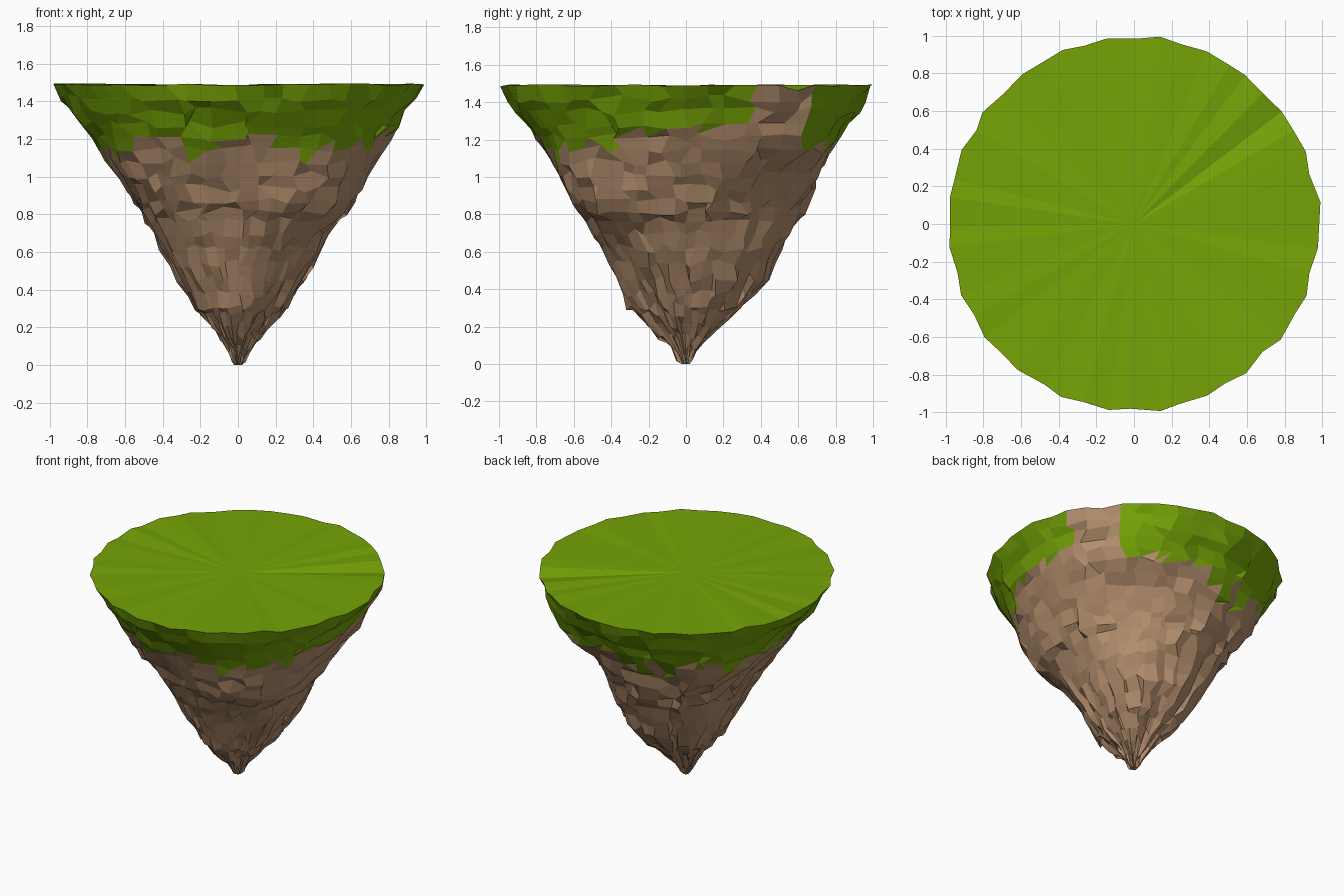
import bpy, bmesh, math, random
from mathutils import Vector, noise

if "Cube" in bpy.data.objects:
    bpy.data.objects.remove(bpy.data.objects["Cube"])

random.seed(11)
SEG, TOP = 48, 1.49

# Radius at each height, for eight compass directions starting at +x
HEIGHTS = [0, .1, .2, .3, .45, .6, .75, .85, 1.0, 1.15, 1.3, 1.48]
PROFILES = [
    [.02, .07, .15, .24, .33, .43, .51, .60, .69, .78, .86, .985],
    [.02, .08, .19, .31, .41, .49, .54, .58, .68, .84, .92, .985],
    [.02, .06, .16, .28, .44, .50, .59, .64, .70, .78, .88, .995],
    [.02, .07, .17, .28, .38, .48, .57, .63, .73, .83, .90, .99],
    [.02, .06, .13, .21, .31, .39, .47, .53, .64, .74, .84, .985],
    [.02, .07, .16, .25, .34, .42, .51, .58, .70, .78, .88, .99],
    [.02, .09, .20, .30, .36, .43, .51, .58, .67, .76, .86, .995],
    [.02, .07, .16, .24, .34, .44, .55, .71, .75, .80, .88, .98],
]
RINGS = [0, .04, .09, .15, .21, .27, .31, .38, .46, .54, .62, .70, .77, .82,
         .87, .94, 1.01, 1.08, 1.15, 1.21, 1.28, 1.35, 1.42, TOP]


def profile_radius(p, z):
    for a in range(len(HEIGHTS) - 1):
        if z <= HEIGHTS[a + 1]:
            t = (z - HEIGHTS[a]) / (HEIGHTS[a + 1] - HEIGHTS[a])
            return p[a] * (1 - t) + p[a + 1] * t
    return p[-1]


def radius(angle, z):
    s = (angle / (math.pi / 4)) % 8
    i = int(s)
    t = s - i
    t = t * t * (3 - 2 * t)
    return (profile_radius(PROFILES[i], z) * (1 - t)
            + profile_radius(PROFILES[(i + 1) % 8], z) * t)


# Craggy grid of points shared by rock and turf
column = [random.uniform(-1, 1) for _ in range(SEG)]
grid = []
for z in RINGS:
    row = []
    rough = 1 if z < 1.1 else .6
    for k in range(SEG):
        a = 2 * math.pi * k / SEG
        if z == TOP:
            a += random.uniform(-.02, .02)
            r = radius(a, z) + (.012 if k % 2 else -.018) * random.random()
            h = z + random.uniform(-.006, .006)
        elif z == 0:
            r, h = radius(a, z), z
        else:
            # Columns sway sideways to give slanted, creased facets
            a += .12 * rough * noise.noise(Vector((k * .9, z * 3, 2)))
            a += random.uniform(-.055, .055)
            r = radius(a, z)
            ledge = noise.noise(Vector((math.cos(a) * 2, math.sin(a) * 2, z * 7 + 5)))
            crease = column[k] * max(0, 1 - z / 1.2)
            r *= (1 + .02 * ledge + .06 * crease
                  + random.uniform(-.02, .02) * rough)
            h = z + random.uniform(-.025, .025)
        # Worn gully at the back right edge
        if k == 5 and z > 1.25:
            r -= .03 if z < TOP else .005
            h -= .03 * (z - 1.25) / .24
        row.append(Vector((r * math.cos(a), r * math.sin(a), h)))
    grid.append(row)

# Ragged lower edge of the turf, missing along the gully
edge = [18 + random.choice((0, 0, 1, 1)) - (1 if random.random() < .1 else 0)
        for _ in range(SEG)]
for k in range(SEG):
    deg = 360 * k / SEG
    if deg > 335 or deg < 22:
        edge[k] = 20
for k in (3, 4, 5):
    edge[k] = 99


def build(name, faces, color):
    bm = bmesh.new()
    for pts in faces:
        bm.faces.new([bm.verts.new(p) for p in pts])
    bmesh.ops.remove_doubles(bm, verts=bm.verts, dist=1e-5)
    me = bpy.data.meshes.new(name)
    bm.to_mesh(me)
    bm.free()
    mat = bpy.data.materials.new(name)
    mat.diffuse_color = color
    mat.use_nodes = True
    mat.node_tree.nodes["Principled BSDF"].inputs["Base Color"].default_value = mat.diffuse_color
    me.materials.append(mat)
    ob = bpy.data.objects.new(name, me)
    bpy.context.collection.objects.link(ob)


rock, turf = [], []
for j in range(len(RINGS) - 1):
    for k in range(SEG):
        n = (k + 1) % SEG
        a, b, c, d = grid[j][k], grid[j][n], grid[j + 1][n], grid[j + 1][k]
        if j == edge[k] - 1 and random.random() < .6:
            # Pointed tongues of grass hanging over the rock
            turf.append((a, c, d))
            rock.append((a, b, c))
        else:
            (turf if j >= edge[k] else rock).append((a, b, c, d))

# Flat lawn fan and closed tip
centre = Vector((0, 0, TOP - .005))
for k in range(SEG):
    turf.append((grid[-1][k], grid[-1][(k + 1) % SEG], centre))
rock.append(list(reversed(grid[0])))

build("rock_body", rock, (.46, .275, .155, 1))
build("grass_turf", turf, (.18, .37, .002, 1))
